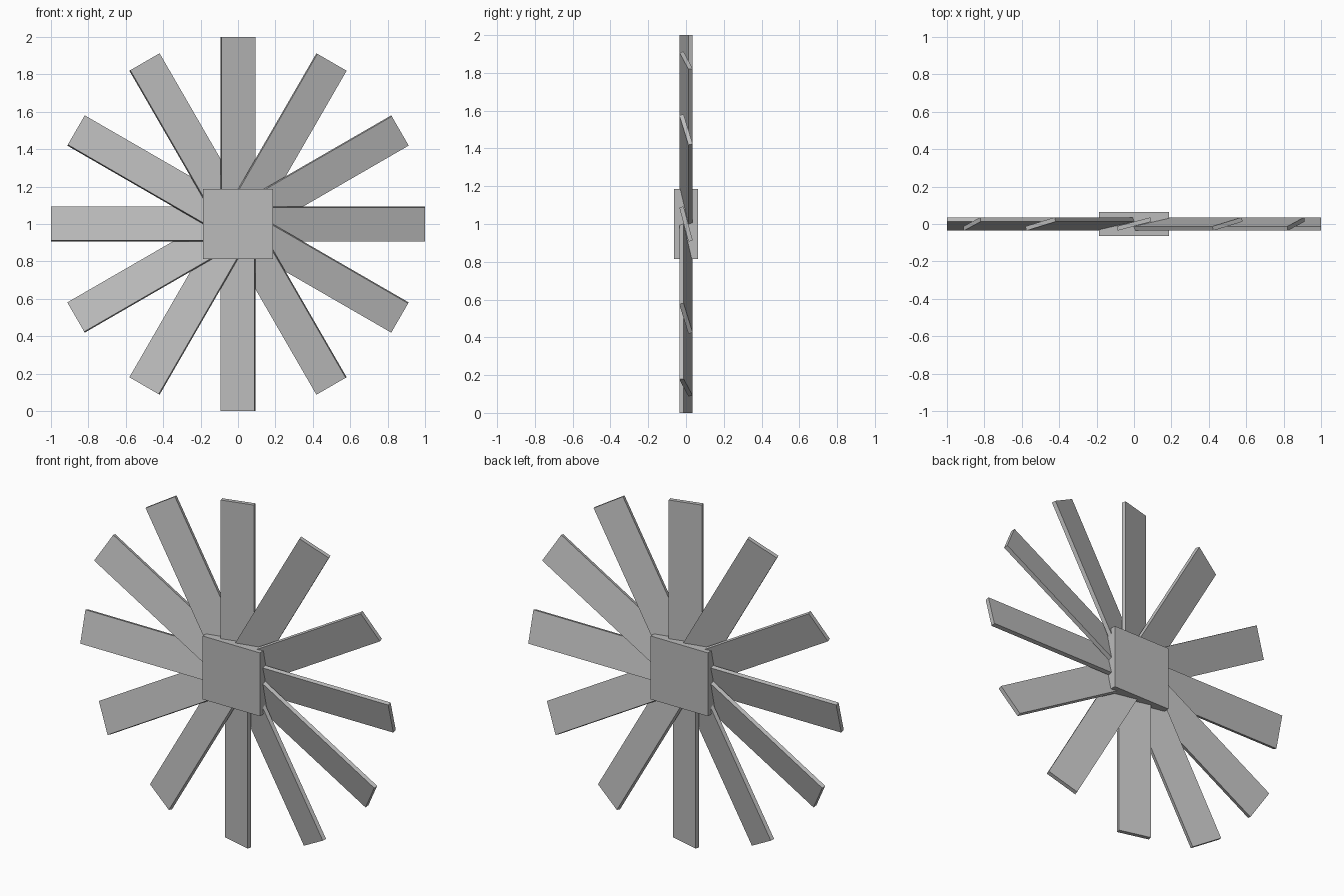
import bpy
from math import radians
from mathutils import Matrix

BLADES = 12
PITCH = radians(15)
CENTRE = Matrix.Translation((0, 0, 1))

cube = bpy.data.objects.get("Cube")
if cube:
    bpy.data.objects.remove(cube, do_unlink=True)

# One plain grey for the whole fan
grey = bpy.data.materials.new("plain_grey")
grey.use_nodes = True
colour = (0.5, 0.5, 0.5, 1)
grey.diffuse_color = colour
grey.node_tree.nodes["Principled BSDF"].inputs["Base Color"].default_value = colour


def box(name, size, offset, matrix):
    """Box with its mesh scaled, moved by offset, then placed by matrix."""
    bpy.ops.mesh.primitive_cube_add(size=1)
    obj = bpy.context.object
    obj.name = obj.data.name = name
    obj.data.transform(Matrix.Translation(offset) @ Matrix.Diagonal((*size, 1)))
    obj.data.materials.append(grey)
    obj.matrix_world = matrix
    return obj


# Square hub
box("hub", (0.372, 0.126, 0.372), (0, 0, 0), CENTRE)

# Pitched blades radiating from the hub centre
for i in range(BLADES):
    spin = Matrix.Rotation(radians(360 / BLADES * i), 4, "Y")
    pitch = Matrix.Rotation(PITCH, 4, "Z")
    box(f"blade_{i + 1}", (0.187, 0.0235, 1), (0, 0, 0.5), CENTRE @ spin @ pitch)
